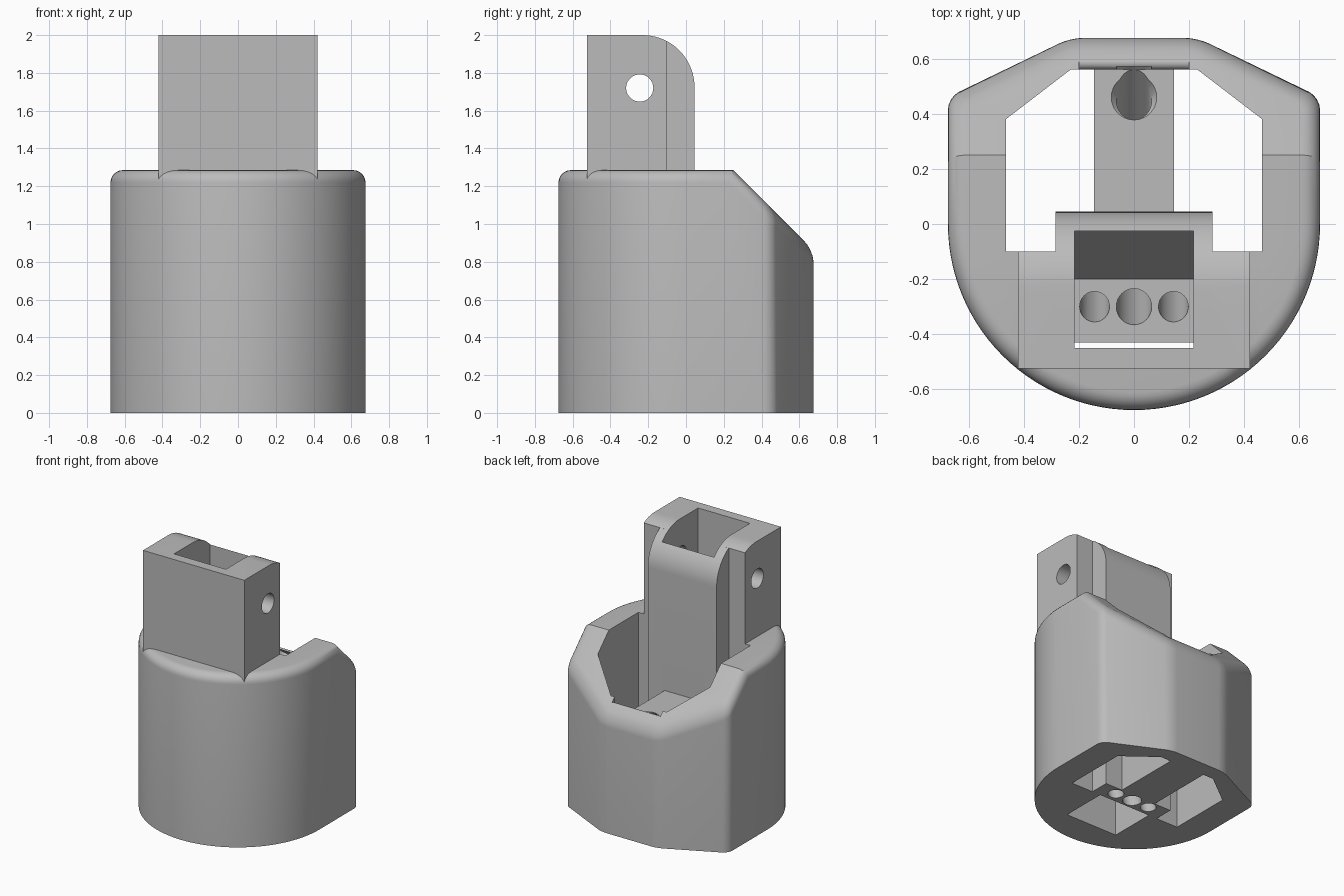
import bpy, bmesh, math
from mathutils import Vector

cube = bpy.data.objects.get("Cube")
if cube:
    bpy.data.objects.remove(cube, do_unlink=True)

grey = bpy.data.materials.new("plain grey")
grey.use_nodes = True
grey.diffuse_color = (0.5, 0.5, 0.5, 1)
grey.node_tree.nodes["Principled BSDF"].inputs["Base Color"].default_value = (0.5, 0.5, 0.5, 1)


def make(name, bm):
    bmesh.ops.recalc_face_normals(bm, faces=bm.faces)
    mesh = bpy.data.meshes.new(name)
    bm.to_mesh(mesh)
    bm.free()
    mesh.materials.append(grey)
    obj = bpy.data.objects.new(name, mesh)
    bpy.context.collection.objects.link(obj)
    return obj


def prism_mesh(points, axis, low, high):
    """Extrude a 2D profile along x (profile is y, z) or z (profile is x, y)."""
    bm = bmesh.new()
    place = (lambda p: (low, *p)) if axis == "x" else (lambda p: (*p, low))
    step = Vector((high - low, 0, 0)) if axis == "x" else Vector((0, 0, high - low))
    face = bm.faces.new([bm.verts.new(place(p)) for p in points])
    new = bmesh.ops.extrude_face_region(bm, geom=[face])["geom"]
    bmesh.ops.translate(bm, vec=step, verts=[g for g in new if isinstance(g, bmesh.types.BMVert)])
    bmesh.ops.recalc_face_normals(bm, faces=bm.faces)
    return bm


def prism(name, points, axis, low, high):
    return make(name, prism_mesh(points, axis, low, high))


def rod(name, start, end, r1, r2=None):
    start, end = Vector(start), Vector(end)
    bm = bmesh.new()
    bmesh.ops.create_cone(bm, cap_ends=True, segments=32, radius1=r1,
                          radius2=r1 if r2 is None else r2, depth=(end - start).length)
    turn = (end - start).to_track_quat("Z", "Y").to_matrix()
    bmesh.ops.rotate(bm, cent=(0, 0, 0), matrix=turn, verts=bm.verts)
    bmesh.ops.translate(bm, vec=(start + end) / 2, verts=bm.verts)
    return make(name, bm)


def combine(target, tool, operation):
    mod = target.modifiers.new(tool.name, "BOOLEAN")
    mod.operation, mod.solver, mod.object = operation, "EXACT", tool
    bpy.context.view_layer.objects.active = target
    bpy.ops.object.modifier_apply(modifier=mod.name)
    bpy.data.objects.remove(tool, do_unlink=True)


def arc(cx, cy, r, a, b, n):
    angles = [math.radians(a + (b - a) * i / n) for i in range(n + 1)]
    return [(cx + r * math.cos(t), cy + r * math.sin(t)) for t in angles]


# Body: round front, faceted back
R, TOP, SLOPE_Y = 0.675, 1.285, 0.25
outline = arc(0, 0, R, 180, 360, 56) + [(R, 0.46), (0.23, R), (-0.23, R), (-R, 0.46)]
bm = prism_mesh(outline, "z", 0, TOP)
corners = [e for e in bm.edges if abs(e.verts[0].co.z - e.verts[1].co.z) > 1
           and e.verts[0].co.y > 0.4]
bmesh.ops.bevel(bm, geom=corners, offset=0.045, segments=4, profile=0.5, affect="EDGES")

# Sloping cut across the back of the body
cut = bmesh.ops.bisect_plane(bm, geom=bm.verts[:] + bm.edges[:] + bm.faces[:],
                             plane_co=(0, SLOPE_Y, TOP), plane_no=(0, 1, 1), clear_outer=True)
bmesh.ops.holes_fill(bm, edges=[e for e in bm.edges if e.is_boundary])
bmesh.ops.recalc_face_normals(bm, faces=bm.faces)

# Rounded rim
rim = [e for e in bm.edges if len(e.link_faces) == 2
       and sorted(f.normal.z > 0.5 for f in e.link_faces) == [False, True]]
bmesh.ops.bevel(bm, geom=rim, offset=0.065, segments=6, profile=0.5,
                affect="EDGES", clamp_overlap=False)
body = make("finger_joint_body", bm)

# Open cavity behind the tower
combine(body, prism("cavity", [(-0.465, -0.1), (0.465, -0.1), (0.465, 0.38), (0.23, 0.56),
                               (-0.23, 0.56), (-0.465, 0.38)], "z", -0.1, 2.1), "DIFFERENCE")

# Rounded inner lip of the back wall
lip = arc(0.584, 0.918, 0.024, 180, 45, 7) + [(0.61, 0.95), (0.57, 1), (0.55, 1), (0.55, 0.918)]
combine(body, prism("lip", lip, "x", -0.2, 0.2), "DIFFERENCE")

# Tower: wide front block and narrower rounded back block
curve = arc(-0.23, 1.725, 0.275, 0, 90, 18)
back = [(-0.3, 0), (0.045, 0)] + curve + [(-0.3, 2)]
side_arc = [p for p in curve if p[0] < -0.105]
edge_z = 1.725 + math.sqrt(0.275 ** 2 - 0.13 ** 2)
front = [(-0.525, 1.1), (-0.1, 1.1), (-0.1, edge_z)] + side_arc + [(-0.525, 2)]
combine(body, prism("tower_front", front, "x", -0.42, 0.42), "UNION")
combine(body, prism("tower_back", back, "x", -0.285, 0.285), "UNION")

# Bar from the tower to the back wall
bar = [(0, 0), (0.62, 0), (0.62, 0.84), (0, 0.84)]
combine(body, prism("bar", bar, "x", -0.145, 0.145), "UNION")

# Pocket in the tower, and the tapering pocket below joined by a slit
FLOOR = 1.25
pocket = [(-0.45, 2.1), (-0.025, 2.1), (-0.025, 1.55), (-0.2, FLOOR), (-0.45, FLOOR)]
lower = [(-0.45, -0.1), (-0.1, -0.1), (-0.1, 0), (-0.43, 1.1), (-0.43, 1.3), (-0.45, 1.3)]
for name, shape in (("pocket", pocket), ("lower_pocket", lower)):
    combine(body, prism(name, shape, "x", -0.215, 0.215), "DIFFERENCE")

# Pin hole across the tower
combine(body, rod("pin_hole", (-1, -0.245, 1.72), (1, -0.245, 1.72), 0.072), "DIFFERENCE")

# Three slanting cord channels from the pocket floor to the base
top, base = Vector((0, -0.3, FLOOR)), Vector((0, -0.02, 0))
reach = (top - base) * 0.06
for x, r in ((-0.143, 0.054), (0, 0.064), (0.143, 0.054)):
    shift = Vector((x, 0, 0))
    combine(body, rod("channel", base - reach + shift, top + reach + shift, r), "DIFFERENCE")

# Slanting channel in the bar, with a flared mouth
combine(body, rod("bar_channel", (0, 0.57, 0.94), (0, -0.05, 0.32), 0.064), "DIFFERENCE")
combine(body, rod("bar_mouth", (0, 0.46, 0.81), (0, 0.46, 0.85), 0.06, 0.09), "DIFFERENCE")

bpy.ops.object.select_all(action="DESELECT")
body.select_set(True)
bpy.context.view_layer.objects.active = body
bpy.ops.object.shade_smooth_by_angle(angle=math.radians(30))
